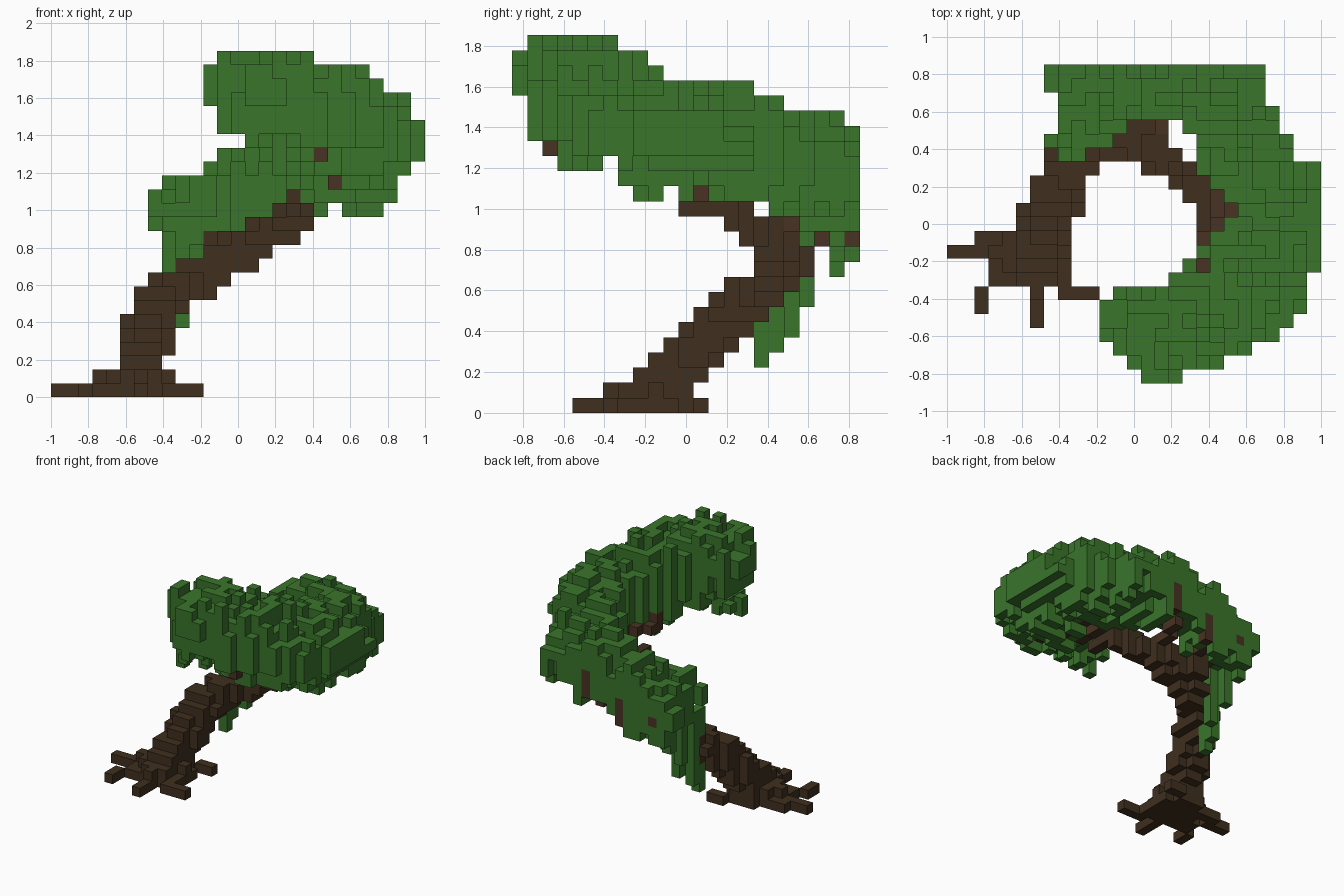
import bpy
import bmesh
import random
from mathutils import Vector

random.seed(4)
start_cube = bpy.data.objects.get("Cube")
if start_cube:
    bpy.data.objects.remove(start_cube, do_unlink=True)

# Grid of small cubes: 27 wide, 23 deep, 25 high
WIDE, DEEP, HIGH = 27, 23, 25
SIZE = 2 / WIDE
SIDES = [Vector(d) for d in ((1, 0, 0), (-1, 0, 0), (0, 1, 0),
                             (0, -1, 0), (0, 0, 1), (0, 0, -1))]


def make_material(name, colour):
    material = bpy.data.materials.new(name)
    material.use_nodes = True
    material.diffuse_color = (*colour, 1)
    shader = material.node_tree.nodes["Principled BSDF"]
    shader.inputs["Base Color"].default_value = (*colour, 1)
    shader.inputs["Roughness"].default_value = 1
    return material


def all_cells():
    for i in range(WIDE):
        for j in range(DEEP):
            for k in range(HIGH):
                yield i, j, k


def along(path, steps=8):
    """Interpolate every value of the path points."""
    for a, b in zip(path, path[1:]):
        for s in range(steps + 1):
            t = s / steps
            yield [p + (q - p) * t for p, q in zip(a, b)]


def tube_cells(path):
    """Cells whose centres lie within the radius of a path of (x, y, z, r)."""
    samples = list(along(path))
    found = set()
    for cell in all_cells():
        centre = Vector(cell) + Vector((0.5, 0.5, 0.5))
        if any((centre - Vector(s[:3])).length < s[3] for s in samples):
            found.add(cell)
    return found


def line_cells(path):
    """A chain of single cells along a path of (x, y, z)."""
    return {tuple(int(v) for v in s) for s in along(path, 12)}


def in_spans(value, spans):
    return any(a <= value < b for a, b in zip(spans[::2], spans[1::2]))


def build(name, cells, material):
    """Mesh the outer skin of a set of cells."""
    bm = bmesh.new()
    corners = {}

    def corner(point):
        key = tuple(round(v) for v in point)
        if key not in corners:
            x, y, z = key
            corners[key] = bm.verts.new(((x - WIDE / 2) * SIZE,
                                         (y - DEEP / 2) * SIZE, z * SIZE))
        return corners[key]

    for cell in sorted(cells):
        centre = Vector(cell) + Vector((0.5, 0.5, 0.5))
        for n in SIDES:
            if tuple(int(v) for v in Vector(cell) + n) in cells:
                continue
            u = Vector((n.y, n.z, n.x)) / 2
            v = n.cross(u)
            mid = centre + n / 2
            bm.faces.new([corner(mid + p) for p in (u + v, v - u, -u - v, u - v)])
    mesh = bpy.data.meshes.new(name)
    bm.to_mesh(mesh)
    bm.free()
    mesh.materials.append(material)
    bpy.context.collection.objects.link(bpy.data.objects.new(name, mesh))


bark = make_material("dark bark", (0.050, 0.029, 0.013))
twig = make_material("reddish bark", (0.064, 0.032, 0.016))
leaf = make_material("leaf green", (0.041, 0.178, 0.024))

# Leaning trunk, curling round to the right, with a stub into the back leaves
trunk = tube_cells([(6.3, 9.4, 0, 2.8), (6.4, 9.5, 1.2, 2.0), (6.5, 10.5, 2.5, 1.8),
                    (6.9, 12, 4, 1.8), (7.4, 13.5, 6, 1.8), (8.7, 15.3, 7.4, 1.7),
                    (10.5, 17, 8.5, 1.5), (12.5, 17.5, 9.7, 1.5),
                    (14.5, 17.2, 11, 1.6), (16.8, 15.5, 12.4, 1.2), (18, 14.5, 13.2, 0.9)])
trunk |= tube_cells([(12, 17.5, 9.5, 1.4), (12, 19.3, 10.8, 1.3)])

# Roots spreading over the ground, the base flare and the trunk tip
for root in ([(6, 10, 0), (2, 10, 0)], [(2, 9, 0), (0, 9, 0)],
             [(5, 8, 0), (3, 8, 0), (3, 7, 0)], [(2, 6, 0), (2, 5, 0)],
             [(6, 7, 0), (6, 4, 0)], [(8, 7, 0), (9, 6, 0), (10, 6, 0)],
             [(8, 12, 0), (9, 12, 0)], [(3, 9, 1), (8, 9, 1)], [(6, 6, 1), (6, 11, 1)],
             [(17, 14, 13), (18, 13, 13), (18, 11, 13)], [(17, 15, 13), (17, 15, 14)]):
    trunk |= line_cells(root)

# Thin branches reaching into the leaves
branches = set()
for branch in ([(19, 13, 14), (20, 12, 15), (20, 7, 15)],
               [(19, 11, 15), (18, 8, 17), (19, 8, 17), (19, 2, 17)],
               [(12, 20, 11), (13, 22, 11), (13, 22, 13)],
               [(11, 19, 11), (9, 22, 12)],
               [(15, 18, 12), (17, 22, 13), (17, 22, 15)]):
    branches |= line_cells(branch)
branches -= trunk

# Crown outline from above, one row per depth step
PLAN = [(14, 17), (13, 20), (12, 22), (11, 24), (11, 25), (11, 26), (12, 26), (16, 26),
        (17, 18, 19, 27), (18, 27), (19, 27), (20, 27), (21, 27), (20, 27), (19, 27),
        (18, 27), (8, 10, 18, 25), (7, 12, 18, 25), (8, 13, 17, 24),
        (8, 24), (8, 23), (7, 23), (7, 23)]
# Crown outlines across the width and the depth, one row per height step
LOWEST = 9
WIDTHS = [(8, 11), (8, 13), (7, 14), (7, 15, 18, 19), (7, 17, 18, 20, 21, 24), (7, 25),
          (8, 25), (11, 26), (12, 27), (14, 27), (12, 27), (12, 26), (11, 26),
          (11, 25), (11, 23), (12, 19)]
DEPTHS = [(21, 23), (21, 23), (18, 20, 21, 23), (18, 23), (9, 10, 11, 12, 17, 23),
          (8, 10, 11, 12, 13, 23), (2, 3, 7, 23), (2, 6, 7, 23), (2, 23), (1, 23),
          (1, 22), (1, 18), (0, 16), (0, 10), (0, 9), (1, 7)]


def in_outline(i, j, k):
    row = k - LOWEST
    return (0 <= row < len(WIDTHS) and in_spans(i, PLAN[j])
            and in_spans(i, WIDTHS[row]) and in_spans(j, DEPTHS[row]))


# Crescent crown, rising toward the front: centre, radius, rise above, drop below
crescent = list(along([(9, 20.5, 12.5, 4.5, 3.9, 3.5), (13, 20.5, 14, 4.5, 4, 3.3),
                       (18, 20, 15.7, 4.6, 4.1, 3.2), (21.5, 17, 16.7, 4.2, 4.5, 3.3),
                       (23, 12, 17.7, 4.2, 4.4, 3.9), (22, 8, 18.5, 4.8, 4.3, 3.7),
                       (19, 5, 20.8, 4.6, 3.6, 3.9), (15.3, 4, 21.8, 4.6, 3.3, 3.6)], 5))
crown = set()
for i in range(WIDE):
    for j in range(DEEP):
        tops, bottoms = [], []
        nearest = min(((i + 0.5 - s[0]) ** 2 + (j + 0.5 - s[1]) ** 2) / s[3] ** 2
                      for s in crescent)
        for x, y, z, r, rise, drop in crescent:
            reach = ((i + 0.5 - x) ** 2 + (j + 0.5 - y) ** 2) / r ** 2
            if reach < 1 or reach == nearest:
                bulge = max(1 - reach, 0.06) ** 0.5
                tops.append(z + rise * bulge)
                bottoms.append(z - drop * bulge)
        # Ragged leaf columns, some drooping below the rest
        high = round(max(tops)) + random.choice((-1, 0, 0, 0, 1))
        low = round(min(bottoms)) - random.choice((-1, 0, 0, 0, 1, 2, 3))
        column = [(i, j, k) for k in range(low, high) if in_outline(i, j, k)]
        if len(column) > 3:
            column = column[random.choice((0, 0, 0, 1)):]
            column = column[:len(column) - random.choice((0, 0, 0, 1, 1))]
        crown |= set(column)

# Hanging strands behind the trunk
for i, j, low, high in ((8, 16, 3, 12), (8, 17, 4, 12), (9, 18, 5, 13), (8, 19, 7, 13)):
    crown |= {(i, j, k) for k in range(low, high)}
crown -= trunk | branches

build("trunk_and_roots", trunk, bark)
build("branches", branches, twig)
build("leafy_crown", crown, leaf)
